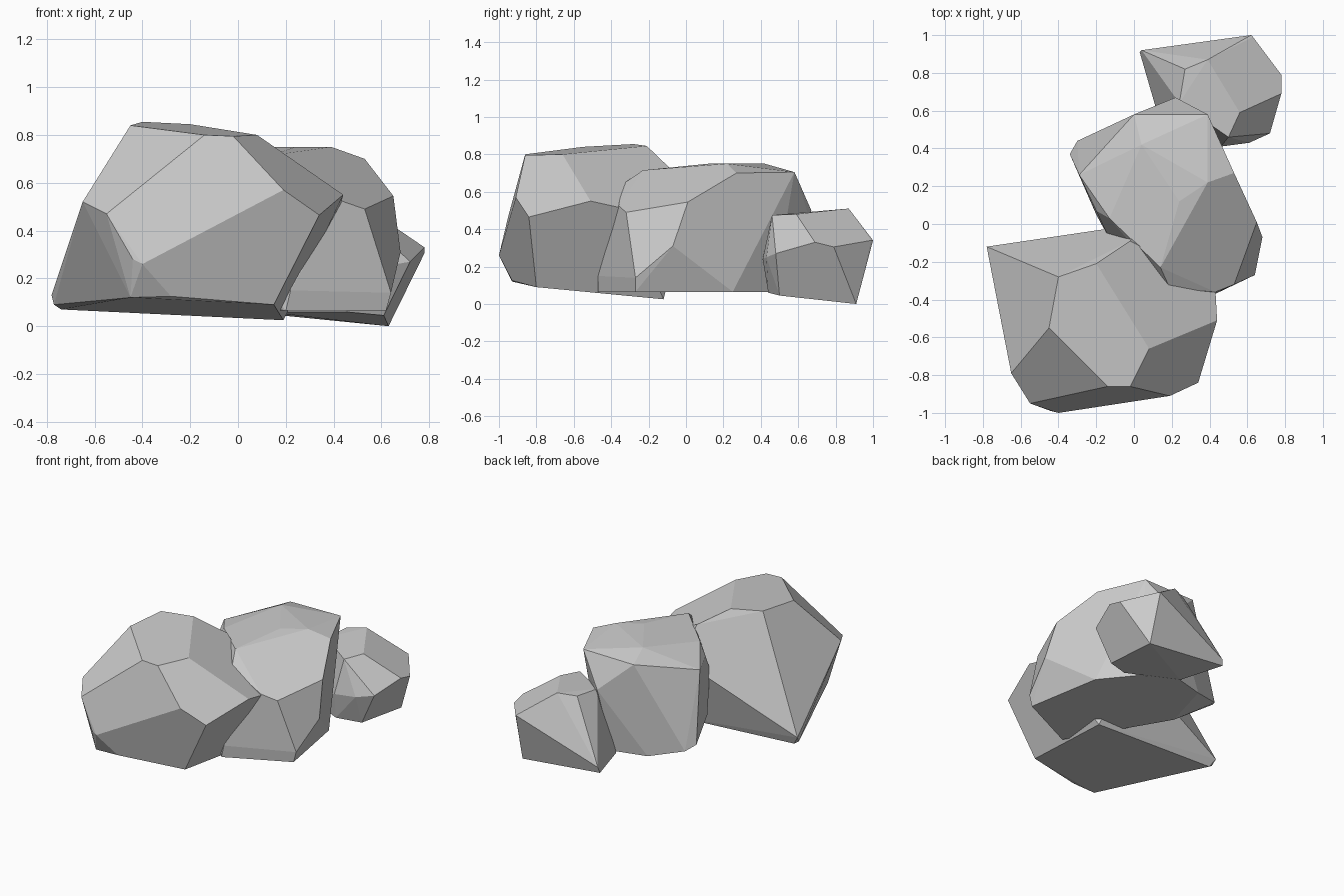
import bpy, bmesh
from math import radians


def boulder(name, base, middle, crown):
    """Faceted stone: convex hull around three loose rings of corners."""
    bm = bmesh.new()
    for p in base + middle + crown:
        bm.verts.new(p)
    hull = bmesh.ops.convex_hull(bm, input=bm.verts[:])
    loose = {g for g in hull["geom_interior"] + hull["geom_unused"]
             if isinstance(g, bmesh.types.BMVert) and g.is_valid}
    bmesh.ops.delete(bm, geom=list(loose), context='VERTS')
    # join nearly coplanar triangles into broad flat facets
    bmesh.ops.dissolve_limit(bm, angle_limit=radians(5),
                             verts=bm.verts[:], edges=bm.edges[:])
    bmesh.ops.recalc_face_normals(bm, faces=bm.faces[:])
    mesh = bpy.data.meshes.new(name)
    bm.to_mesh(mesh)
    bm.free()
    obj = bpy.data.objects.new(name, mesh)
    bpy.context.collection.objects.link(obj)
    return obj


# large front stone
boulder("front_boulder",
        base=[(-.78, -.12, .13), (-.77, -.15, .09), (-.74, -.14, .07),
              (-.45, -.93, .12), (-.28, -.93, .125), (.15, -.80, .09),
              (.19, -.12, .025)],
        middle=[(-.65, -.79, .52), (-.55, -.95, .47), (-.44, -.99, .28),
                (-.40, -1.0, .26), (.19, -.91, .57), (.34, -.84, .465),
                (.44, -.51, .55), (.43, -.33, .51), (.03, 0, .50)],
        crown=[(-.45, -.55, .84), (-.40, -.28, .855), (-.20, -.21, .845),
               (-.02, -.09, .73), (-.14, -.86, .80), (-.02, -.86, .795),
               (.08, -.66, .80)])

# middle stone
boulder("middle_boulder",
        base=[(.20, -.47, .065), (.22, -.47, .15), (.62, -.27, .065),
              (.53, .25, .065), (.35, .47, .065), (.15, .60, .065),
              (-.08, .54, .065), (-.30, .44, .12), (-.34, .37, .15),
              (-.18, .18, .065)],
        middle=[(.43, -.36, .525), (.53, -.32, .49), (.64, -.27, .14),
                (.68, -.07, .31), (.65, .01, .545), (.22, .67, .50),
                (.25, .65, .49), (-.20, .07, .62), (-.20, .05, .20),
                (-.13, -.08, .45), (.19, -.34, .64)],
        crown=[(.14, -.23, .715), (.24, .12, .75), (.39, .22, .75),
               (.53, .27, .70), (.46, .42, .66), (.39, .58, .705),
               (.04, .42, .75), (0, .58, .70), (-.29, .26, .62),
               (-.13, .03, .69)])

# small back stone
boulder("back_boulder",
        base=[(.63, .91, 0), (.03, .91, .06), (.12, .60, .06),
              (.45, .44, .06), (.61, .50, .045)],
        middle=[(.62, 1.0, .34), (.63, .99, .34), (.78, .79, .305),
                (.78, .69, .33), (.72, .48, .27), (.61, .43, .25),
                (.46, .41, .24), (.04, .92, .10)],
        crown=[(.39, .87, .51), (.27, .82, .50), (.24, .64, .49),
               (.50, .46, .475), (.56, .59, .48)])
